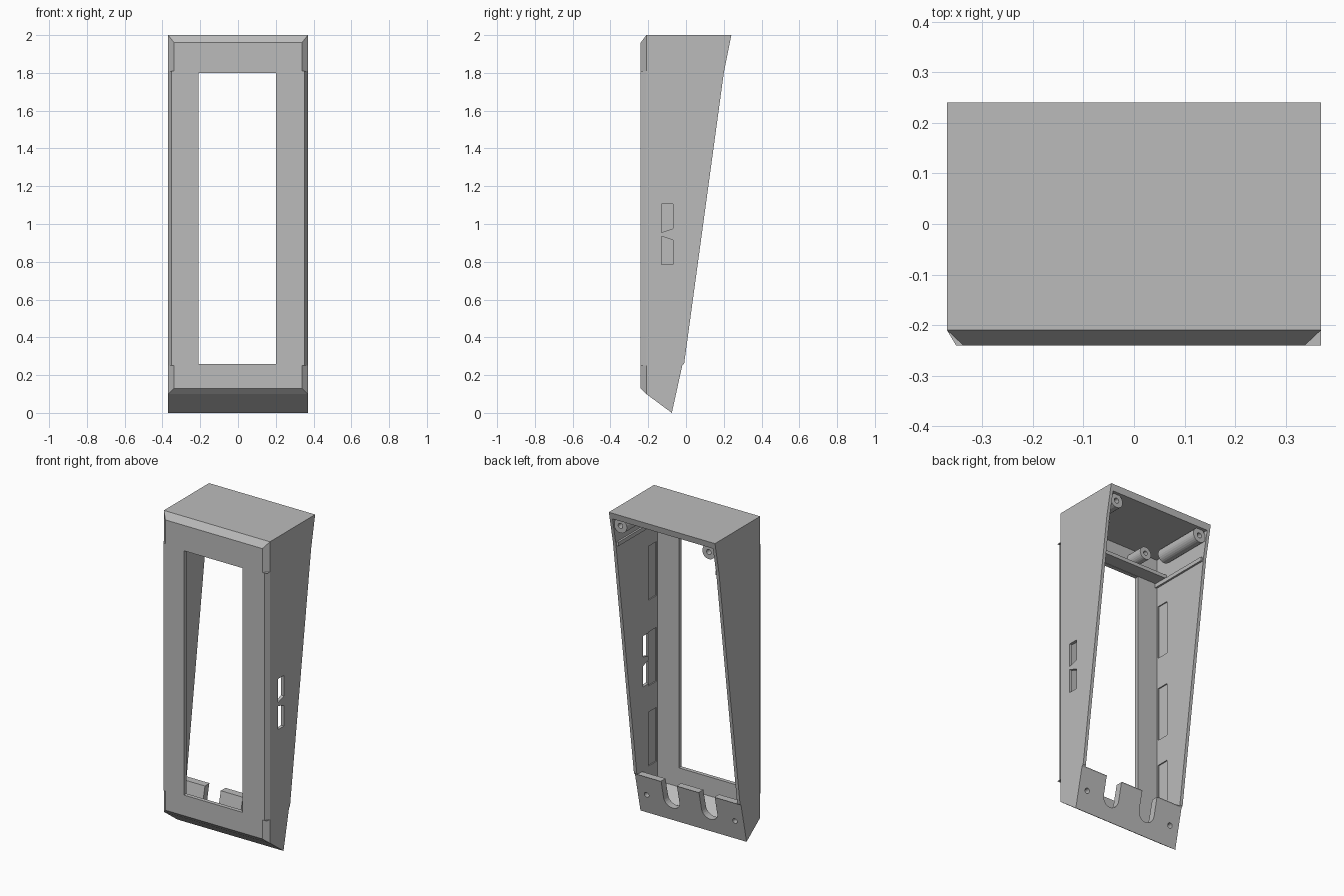
import bpy, bmesh, math
from mathutils import Vector

cube = bpy.data.objects.get("Cube")
if cube:
    bpy.data.objects.remove(cube, do_unlink=True)

grey = bpy.data.materials.new("housing grey")
grey.use_nodes = True
grey.diffuse_color = (0.5, 0.5, 0.5, 1)
grey.node_tree.nodes["Principled BSDF"].inputs["Base Color"].default_value = (0.5, 0.5, 0.5, 1)


def prism(name, pts, axis, lo, hi):
    """Extrude a 2D outline along an axis: x takes (y, z), y takes (x, z), z takes (x, y)."""
    place = {"x": lambda a, b, h: (h, a, b),
             "y": lambda a, b, h: (a, h, b),
             "z": lambda a, b, h: (a, b, h)}[axis]
    bm = bmesh.new()
    face = bm.faces.new([bm.verts.new(place(a, b, lo)) for a, b in pts])
    ext = bmesh.ops.extrude_face_region(bm, geom=[face])
    move = Vector(place(0, 0, hi - lo))
    bmesh.ops.translate(bm, vec=move, verts=[v for v in ext["geom"] if isinstance(v, bmesh.types.BMVert)])
    bmesh.ops.recalc_face_normals(bm, faces=bm.faces)
    mesh = bpy.data.meshes.new(name)
    bm.to_mesh(mesh)
    bm.free()
    mesh.materials.append(grey)
    ob = bpy.data.objects.new(name, mesh)
    bpy.context.collection.objects.link(ob)
    return ob


def rect(a0, a1, b0, b1):
    return [(a0, b0), (a1, b0), (a1, b1), (a0, b1)]


def circle(a, b, r, n=24):
    return [(a + r * math.cos(math.tau * i / n), b + r * math.sin(math.tau * i / n)) for i in range(n)]


def u_shape(a, b, r, top, n=12):
    arc = [(a - r * math.cos(math.pi * i / n), b - r * math.sin(math.pi * i / n)) for i in range(n + 1)]
    return arc + [(a + r, top), (a - r, top)]


def cut(target, *cutters):
    """Subtract each cutter from the target, then remove the cutter."""
    for c in cutters:
        c.hide_render = True
        mod = target.modifiers.new("cut", "BOOLEAN")
        mod.operation, mod.solver, mod.object = "DIFFERENCE", "EXACT", c
        bpy.context.view_layer.update()
        dg = bpy.context.evaluated_depsgraph_get()
        mesh = bpy.data.meshes.new_from_object(target.evaluated_get(dg))
        target.modifiers.clear()
        target.data = mesh
        bpy.data.objects.remove(c, do_unlink=True)


# Outer shell: tapered side profile
W, WALL, FRONT = 0.37, 0.35, -0.215
shell = prism("housing_shell", [
    (-0.075, 0), (-0.02, 0.25), (-0.01, 0.26), (0.2, 1.8), (0.24, 2),
    (-0.21, 2), (-0.24, 1.96), (-0.24, 0.13), (-0.21, 0.1)], "x", -W, W)

# Hollow interior, open at the back, and front window
cut(shell,
    prism("cavity", [(FRONT, 0.14), (-0.13, 0.07), (-0.105, 0.07), (-0.062, 0.255),
                     (0.4, 0.255), (0.4, 1.96), (FRONT, 1.96)], "x", -WALL, WALL),
    prism("window", rect(-0.21, 0.2, 0.26, 1.8), "y", -0.4, -0.15))

# Front edge chamfers: shallow along the sides, wider at the corners
for s in (-1, 1):
    for inset, lo, hi in ((0.018, 0.25, 1.81), (0.032, -0.1, 0.25), (0.032, 1.81, 2.1)):
        tri = [(s * (W + inset), -0.18), (s * (W - 2 * inset), -0.27), (s * (W + inset), -0.27)]
        # keep the cutting line through the chamfer edges
        tri[1] = (s * (W - 2 * inset), -0.21 - 0.06)
        cut(shell, prism("chamfer", tri, "z", lo, hi))

# Cable slots in the left wall
for slot in ([(-0.13, 0.955), (-0.07, 0.975), (-0.07, 1.105), (-0.13, 1.105)],
             [(-0.13, 0.785), (-0.07, 0.785), (-0.07, 0.915), (-0.13, 0.935)]):
    cut(shell, prism("slot", slot, "x", 0.3, 0.4))

# Shallow pockets inside both walls, screw holes and cable notches in the lower back
for s in (-1, 1):
    for z in (0.265, 0.77, 1.31):
        x0, x1 = sorted((s * 0.33, s * 0.357))
        cut(shell, prism("pocket", rect(-0.205, -0.126, z, z + 0.34), "x", x0, x1))
    cut(shell,
        prism("screw_hole", circle(s * 0.308, 0.125, 0.016), "y", -0.12, 0.1),
        prism("cable_notch", u_shape(s * 0.132, 0.14, 0.055, 0.4), "y", -0.15, 0.1))

# Top screw bosses and wall rails
for s, side in ((1, "left"), (-1, "right")):
    boss = prism(side + "_screw_boss", circle(s * 0.308, 1.92, 0.045), "y", -0.1, 0.213)
    cut(boss, prism("boss_hole", circle(s * 0.308, 1.92, 0.016), "y", 0.0, 0.4))
    x0, x1 = sorted((s * 0.338, s * 0.352))
    prism(side + "_rail", rect(FRONT, 0.19, 1.775, 1.8), "x", x0, x1)
    # Inner boss tubes nearer the front
    inner = prism(side + "_inner_boss", circle(s * 0.17, 1.89, 0.04), "y", FRONT - 0.005, -0.1)
    cut(inner, prism("boss_hole", circle(s * 0.17, 1.89, 0.014), "y", -0.18, 0.0))

# Shelf above the window
prism("upper_shelf", rect(FRONT - 0.005, -0.13, 1.802, 1.825), "x", -WALL - 0.002, WALL + 0.002)
